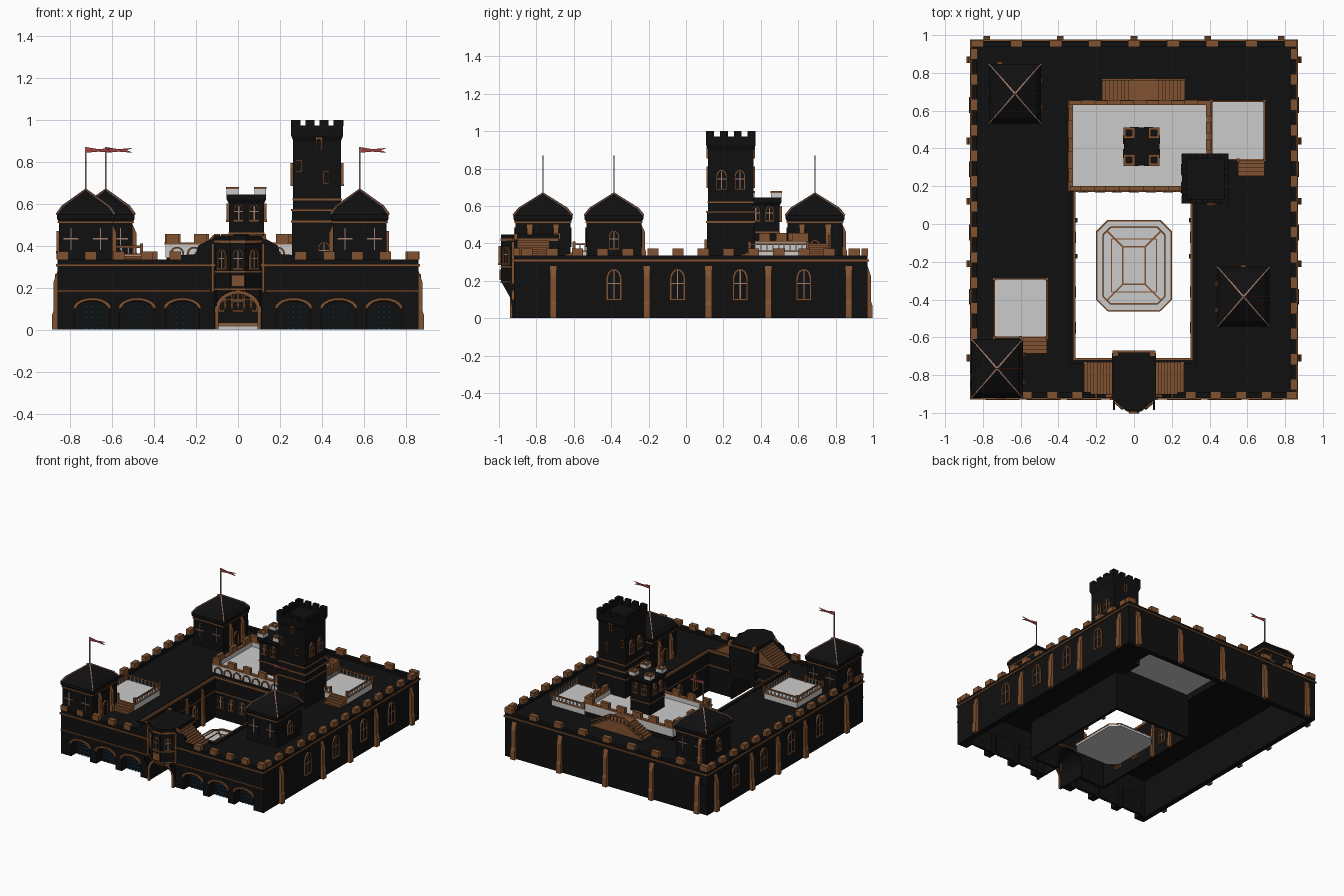
import bpy, bmesh
from math import sin, cos, pi, radians
from mathutils import Matrix, Vector

if "Cube" in bpy.data.objects:
    bpy.data.objects.remove(bpy.data.objects["Cube"])

def material(name, c):
    m = bpy.data.materials.new(name)
    m.diffuse_color = (*c, 1)
    m.use_nodes = True
    m.node_tree.nodes["Principled BSDF"].inputs["Base Color"].default_value = m.diffuse_color
    return m
BLACK = material("dark_stone", (.005, .005, .005))
BROWN = material("brown_trim", (.22, .085, .03))
PALE = material("pale_trim", (.35, .2, .14))
BLUE = material("blue_glazing", (.02, .07, .12))
RED = material("red_cloth", (.35, .05, .05))
UP = Matrix(((1, 0, 0, 0), (0, 0, 1, 0), (0, 1, 0, 0), (0, 0, 0, 1)))

class Part:
    """Collects simple solids into one named object."""
    all = []
    def __init__(self, name, mat=None):
        self.name, self.mat, self.bm = name, mat, bmesh.new()
        Part.all.append(self)
    def prism(self, pts, d0, d1, M=Matrix()):
        a, b = [[self.bm.verts.new(M @ Vector((u, d, v))) for u, v in pts] for d in (d0, d1)]
        n = len(pts)
        self.bm.faces.new(a)
        self.bm.faces.new(b[::-1])
        for i in range(n):
            self.bm.faces.new((a[i], b[i], b[(i+1) % n], a[(i+1) % n]))
    def box(self, x0, x1, y0, y1, z0, z1, M=Matrix()):
        self.prism([(x0, z0), (x1, z0), (x1, z1), (x0, z1)], y0, y1, M)
    def loft(self, cx, cy, rings):
        rs = [[self.bm.verts.new((cx+sx*a, cy+sy*b, z)) for sx, sy in ((-1, -1), (1, -1), (1, 1), (-1, 1))]
              for a, b, z in rings]
        for p, q in zip(rs, rs[1:]):
            for i in range(4):
                self.bm.faces.new((p[i], p[(i+1) % 4], q[(i+1) % 4], q[i]))
        self.bm.faces.new(rs[0])
        self.bm.faces.new(rs[-1])
    def bar(self, p, q, r):
        p, q = Vector(p), Vector(q)
        rot = (q-p).to_track_quat('Z', 'Y').to_matrix().to_4x4()
        self.box(-r, r, -r, r, 0, (q-p).length, Matrix.Translation(p) @ rot)
    def ring(self, x0, x1, y0, y1, z0, z1, t):
        for b in ((x0, x1, y0, y0+t), (x0, x1, y1-t, y1), (x0, x0+t, y0+t, y1-t), (x1-t, x1, y0+t, y1-t)):
            self.box(*b, z0, z1)
    def merlons(self, p, q, n, w, t, z0, z1):
        p, q = Vector(p), Vector(q)
        for i in range(n):
            c = p.lerp(q, i/(n-1))
            a, b = (w, t) if abs(q.x-p.x) > abs(q.y-p.y) else (t, w)
            self.box(c.x-a/2, c.x+a/2, c.y-b/2, c.y+b/2, z0, z1)
    def finish(self):
        bmesh.ops.recalc_face_normals(self.bm, faces=self.bm.faces[:])
        me = bpy.data.meshes.new(self.name)
        self.bm.to_mesh(me)
        ob = bpy.data.objects.new(self.name, me)
        bpy.context.collection.objects.link(ob)
        if self.mat:
            me.materials.append(self.mat)

def arch(c, w, z0, z1, rise, n=10):
    return [(c-w, z0)] + [(c-w*cos(pi*i/n), z1-rise+rise*sin(pi*i/n)) for i in range(n+1)] + [(c+w, z0)]
def face(x, y, deg):   # local -y points out of the wall
    return Matrix.Translation((x, y, 0)) @ Matrix.Rotation(radians(deg), 4, 'Z')
def frame(part, M, u, w, z0, z1, rise, t, d0, d1):
    part.prism(arch(u, w, z0, z1, rise) + arch(u, w-t, z0, z1-t, rise-t*.3)[::-1], d0, d1, M)

walls, roof = Part("outer_walls", BLACK), Part("flat_roof", BLACK)
trim, frames = Part("stone_trim", BROWN), Part("window_frames", BROWN)
panes, bars = Part("window_panes", BLACK), Part("window_bars", PALE)
battle, butt = Part("battlements", BROWN), Part("buttresses", BROWN)

def window(M, u, w, z0, z1):
    panes.prism(arch(u, w, z0, z1, w*1.3), -.004, .002, M)
    frame(frames, M, u, w, z0, z1, w*1.3, w*.22, -.012, 0)
    frames.box(u-w, u+w, -.014, 0, z0-.006, z0+.004, M)
    bars.box(u-.003, u+.003, -.008, 0, z0, z1-.01, M)
    bars.box(u-w*.8, u+w*.8, -.008, 0, (z0+z1)/2, (z0+z1)/2+.005, M)
def buttress(M, u, z0, z1, w=.018, d=.026):
    h = z1-z0
    side = [(-d, z0), (-d, z0+h*.25), (-d*.75, z0+h*.32), (-d*.75, z0+h*.8), (0, z1), (.005, z1), (.005, z0)]
    S = M @ Matrix.Translation((u, 0, 0)) @ Matrix(((0, 1, 0, 0), (1, 0, 0, 0), (0, 0, 1, 0), (0, 0, 0, 1)))
    butt.prism(side, -w, w, S)

# Front wall with open arched niches and the gate
FRONT, EAST, BACK, WEST = face(0, -.92, 0), face(.86, 0, 90), face(0, .97, 180), face(-.86, 0, -90)
niches = [-.695, -.48, -.265, .265, .48, .695]
outline = [(-.86, 0)]
for c in niches[:3] + [0] + niches[3:]:
    outline += arch(c, .1, 0, .18, .09) if c == 0 else arch(c, .081, 0, .135, .045)
walls.prism(outline + [(.86, 0), (.86, .31), (-.86, .31)], -.92, -.855)
glaze = Part("niche_grilles", BLUE)
for c in niches:
    frame(trim, FRONT, c, .09, .1, .152, .05, .012, -.012, 0)
    walls.box(c-.085, c+.085, -.86, -.845, 0, .16)
    for i in range(5):
        x, z = c-.052+.026*i, .004+.026*i
        glaze.box(x-.002, x+.002, -.868, -.86, 0, .115)
        glaze.box(c-.054, c+.054, -.868, -.86, z, z+.004)
# Remaining outer walls, courtyard walls and roof
walls.box(.82, .86, -.86, .97, 0, .31)
walls.box(-.86, -.82, -.86, .97, 0, .31)
walls.box(-.82, .82, .93, .97, 0, .31)
walls.box(-.34, -.32, -.74, .2, 0, .32)
walls.box(.31, .33, -.74, .2, 0, .32)
walls.box(-.32, .31, .18, .2, 0, .36)
walls.prism([(-.32, 0)] + arch(0, .1, 0, .18, .09) + [(.31, 0), (.31, .32), (-.32, .32)], -.74, -.72)
for b in ((-.85, -.32, -.91, .96), (.31, .85, -.91, .96), (-.32, .31, -.91, -.72), (-.32, .31, .65, .96)):
    roof.box(*b, .295, .312)
walls.ring(-.86, .86, -.92, .97, .31, .335, .03)
trim.ring(-.868, .868, -.928, .978, .302, .314, .01)
trim.ring(-.32, .31, -.72, .18, .305, .322, .01)
trim.ring(-.32, .31, -.72, .18, .2, .208, .006)
for s in (-1, 1):
    battle.merlons((.847*s, -.85), (.847*s, .9), 14, .06, .036, .335, .372)
    battle.merlons((.30*s, -.906), (.835*s, -.906), 5, .055, .036, .335, .372)
    trim.box(min(.13*s, .86*s), max(.13*s, .86*s), -.928, -.92, .18, .189)
battle.merlons((-.83, .955), (.83, .955), 9, .065, .036, .335, .372)
for y in (-.71, -.21, .12, .44, .87):
    buttress(EAST, y, 0, .28)
    buttress(WEST, -y, 0, .28)
for x in (-.78, -.39, 0, .39, .78):
    buttress(BACK, x, 0, .28)
for y in (-.385, -.045, .29, .63):
    window(EAST, y, .042, .1, .265)
    window(WEST, -y, .042, .1, .265)
for y in (.02, -.17):
    buttress(face(-.32, y, 90), 0, 0, .28, .012, .02)
    buttress(face(.31, y, -90), 0, 0, .28, .012, .02)
for y in (-.55, -.36, -.07):
    window(face(-.32, y, 90), 0, .03, .08, .19)
    window(face(.31, y, -90), 0, .03, .08, .19)

# Gatehouse with vaulted passage and oriel bay
gate = Part("gatehouse", BLACK)
frame(gate, Matrix(), 0, .112, 0, .192, .1, .012, -.93, -.70)
bay = [(-.11, -.68), (-.11, -.925), (-.036, -.99), (.036, -.99), (.11, -.925), (.11, -.68)]
gate.prism(bay, .19, .415, UP)
gate.prism([(x*1.04, y) for x, y in bay], .425, .448, UP)
trim.prism([(x*1.06, y-.003) for x, y in bay], .412, .425, UP)
trim.prism([(x*1.03, y-.003) for x, y in bay], .272, .28, UP)
trim.prism([(x*1.04, y-.003) for x, y in bay], .187, .197, UP)
frame(trim, face(0, -.93, 0), 0, .11, 0, .187, .095, .016, -.012, 0)
OR = face(0, -.99, 0)
window(OR, 0, .026, .29, .385)
frames.ring(-.03, .03, -.998, -.99, .205, .26, .006)
for s in (-1, 1):
    window(face(.073*s, -.9575, 41.3*s), 0, .026, .29, .385)
    gate.prism([(-.92, 0), (-.94, .11), (-.985, .19), (-.92, .19)], .1*s, .112*s,
               Matrix(((0, 1, 0, 0), (1, 0, 0, 0), (0, 0, 1, 0), (0, 0, 0, 1))))
    trim.box(.12*s-.006, .12*s+.006, -.932, -.92, .18, .41)
    battle.box(.1*s-.014, .1*s+.014, -.7, -.67, .42, .455)
trim.box(-.11, .11, -.685, -.67, .425, .435)
port = Part("portcullis", BROWN)
for i in range(5):
    x = -.06+.03*i
    port.loft(x, -.88, [(.0005, .0005, .09), (.004, .004, .105), (.004, .004, .175-.3*abs(x)*.4)])
for z in (.115, .14):
    port.box(-.09, .09, -.884, -.876, z, z+.006)
steps = Part("stairs", BROWN)
def flight(x0, x1, y0, y1, z0, z1, n):   # rises from x0 to x1
    for i in range(n):
        a, b = x0+(x1-x0)*i/n, x0+(x1-x0)*(i+1)/n
        steps.box(min(a, b), max(a, b), y0, y1, z0-.01, z0+(z1-z0)*(i+1)/n)
for s in (-1, 1):
    flight(.265*s, .112*s, -.9, -.73, .312, .415, 9)
    walls.prism([(.28*s, .32), (.28*s, .355), (.2*s, .36), (.19*s, .40), (.11*s, .44), (.11*s, .32)], -.92, -.9)
    trim.bar((.2*s, -.91, .36), (.11*s, -.91, .445), .009)

# Great hall terrace, with rear double stair
hall = Part("hall_terrace")
hall.box(-.34, .40, .18, .65, .345, .372)
hall.ring(-.345, .405, .178, .652, .345, .41, .02)
walls.ring(-.34, .40, .181, .65, .3, .345, .02)
trim.ring(-.349, .409, .174, .656, .405, .415, .026)
battle.merlons((-.31, .187), (.21, .187), 5, .06, .026, .41, .455)
battle.merlons((-.31, .642), (.37, .642), 6, .07, .026, .41, .455)
battle.merlons((-.335, .26), (-.335, .58), 3, .07, .026, .41, .455)
battle.merlons((.395, .42), (.395, .6), 3, .06, .026, .41, .455)
for i in range(7):
    frame(frames, face(-.29+.08*i, .178, 0), 0, .033, .345, .395, .03, .008, -.008, 0)
    window(face(-.27+.09*i, .18, 0), 0, .026, .09, .18)
flight(-.17, -.01, .65, .77, .312, .40, 8)
flight(.27, .11, .65, .77, .312, .40, 8)
steps.box(-.01, .11, .65, .77, .31, .40)
rails = Part("rear_stair_rail", BROWN)
for a, b in (((-.17, .765, .35), (-.01, .765, .44)), ((-.01, .765, .44), (.11, .765, .44)), ((.11, .765, .44), (.27, .765, .35))):
    rails.bar(a, b, .005)
    for k in range(5):
        p = Vector(a).lerp(Vector(b), k/4)
        rails.bar(p-Vector((0, 0, .04)), p, .003)

# Side terraces with balustrades
terr, balus = Part("side_terraces"), Part("balusters")
for x0, x1, y0, y1, n in ((-.74, -.46, -.60, -.29, 0), (.41, .69, .34, .65, 1)):
    terr.box(x0, x1, y0, y1, .312, .36)
    trim.ring(x0-.004, x1+.004, y0-.004, y1+.004, .353, .363, .008)
    for e in ((x0, x1-.14, y0, y0), (x0, x1, y1, y1), (x0, x0, y0, y1), (x1, x1, y0, y1)):
        p, q = Vector((e[0], e[2], .395)), Vector((e[1], e[3], .395))
        trim.bar(p, q, .005)
        m = max(2, round((q-p).length/.03))
        for i in range(m+1):
            c = p.lerp(q, i/m)
            balus.bar((c.x, c.y, .36), c, .004)
        for c in (p, q):
            trim.box(c.x-.008, c.x+.008, c.y-.008, c.y+.008, .36, .41)
    for i in range(4):
        steps.box(x1-.14, x1, y0-.085+.021*i, y0, .31, .322+.01*i)

# Three turrets with hipped roofs and pennants
tur, hats = Part("turrets", BLACK), Part("turret_roofs", BLACK)
hips, flags = Part("roof_hips_and_poles", PALE), Part("pennants", RED)
for cx, cy in ((-.725, -.765), (-.63, .69), (.58, -.385)):
    tur.box(cx-.128, cx+.128, cy-.147, cy+.147, .3, .53)
    hats.loft(cx, cy, [(.13, .149, .515), (.138, .157, .53), (.138, .157, .548), (.112, .128, .585), (.003, .003, .665)])
    trim.ring(cx-.134, cx+.134, cy-.153, cy+.153, .508, .516, .008)
    for sx in (-1, 1):
        for sy in (-1, 1):
            k = Vector((cx+.112*sx, cy+.128*sy, .587))
            hips.bar((cx+.138*sx, cy+.157*sy, .55), k, .004)
            hips.bar(k, (cx, cy, .667), .004)
    hips.bar((cx, cy, .65), (cx, cy, .87), .003)
    flags.prism([(cx, .87), (cx+.06, .86), (cx+.13, .866), (cx+.1, .855), (cx+.13, .843), (cx+.06, .848), (cx, .843)], cy-.002, cy+.002)
    for M in (face(cx, cy-.147, 0), face(cx, cy+.147, 180)):
        for u in (-.07, .07):
            panes.box(u-.04, u+.04, -.003, 0, .38, .48, M)
            bars.box(u-.003, u+.003, -.007, 0, .38, .485, M)
            bars.box(u-.036, u+.036, -.007, 0, .43, .436, M)
    s = -1 if cx > 0 else 1
    M = face(cx+.128*s, cy, 90*s)
    for u in (-.07, .07):
        buttress(M, u, .31, .5, .014, .024)
    frame(frames, M, 0, .032, .31, .42, .04, .009, -.01, 0)
    if cy > -.7:
        buttress(face(cx, cy+.147, 180), .08 if cx < 0 else 0, .31, .5, .014, .024)
    window(face(cx-.128*s, cy, -90*s), 0, .03, .37, .47)

# Tall keep
keep, KX, KY = Part("keep_tower", BLACK), .377, .24
keep.loft(KX, KY, [(.12, .128, .3), (.12, .128, .56), (.114, .122, .58), (.114, .122, .9), (.124, .132, .925), (.124, .132, .95)])
keep.ring(KX-.124, KX+.124, KY-.132, KY+.132, .95, .972, .025)
for s in (-1, 1):
    keep.merlons((KX-.1, KY+.12*s), (KX+.1, KY+.12*s), 4, .042, .025, .97, 1.0)
    keep.merlons((KX+.112*s, KY-.11), (KX+.112*s, KY+.11), 4, .042, .025, .97, 1.0)
for z, e in ((.51, .004), (.565, .004), (.615, -.002)):
    trim.ring(KX-.12-e, KX+.12+e, KY-.128-e, KY+.128+e, z, z+.009, .012)
for dy, y0, y1 in ((-1, KY-.13, KY-.12), (1, KY+.12, KY+.13)):
    for x, z in ((.385, .885), (.29, .78), (.42, .725)):
        frames.ring(x-.014, x+.014, y0, y1, z-.03, z-.024, .004)
        frames.box(x-.014, x+.014, y0, y1, z+.024, z+.03)
        for s in (-.011, .011):
            frames.box(x+s-.003, x+s+.003, y0, y1, z-.03, z+.03)
for u in (-.05, .048):
    window(face(KX+.114, KY, 90), u, .03, .69, .795)
    window(face(KX-.114, KY, -90), u, .03, .69, .795)
window(face(.41, KY-.128, 0), 0, .03, .33, .42)

# Small inner tower with pale corner caps
small, caps, SX, SY = Part("inner_tower", BLACK), Part("inner_tower_caps"), .04, .41
small.box(SX-.083, SX+.083, SY-.09, SY+.09, .36, .615)
small.loft(SX, SY, [(.083, .09, .6), (.094, .1, .62), (.094, .1, .645)])
trim.ring(SX-.086, SX+.086, SY-.093, SY+.093, .455, .463, .008)
for sx in (-1, 1):
    for sy in (-1, 1):
        x, y = SX+.066*sx, SY+.072*sy
        caps.ring(x-.028, x+.028, y-.028, y+.028, .645, .672, .012)
        trim.ring(x-.03, x+.03, y-.03, y+.03, .67, .68, .014)
for deg, d in ((0, .09), (90, .083), (180, .09), (-90, .083)):
    for u in (-.037, .037):
        window(Matrix.Translation((SX, SY, 0)) @ Matrix.Rotation(radians(deg), 4, 'Z') @ Matrix.Translation((0, -d, 0)), u, .024, .52, .6)

# Courtyard garden plinth with raised borders
plinth, edge = Part("courtyard_plinth"), Part("garden_borders", BROWN)
def octo(w, h, c):
    return [(s*x, -.22+t*y) for s, t, o in ((1, 1, 0), (-1, 1, 1), (-1, -1, 0), (1, -1, 1))
            for x, y in (((w, h-c), (w-c, h)) if not o else ((w-c, h), (w, h-c)))]
plinth.prism(octo(.2, .24, .06), 0, .02, UP)
plinth.prism(octo(.165, .205, .04), .02, .03, UP)
def loop(pts, z, r):
    for p, q in zip(pts, pts[1:] + pts[:1]):
        edge.bar((*p, z), (*q, z), r)
loop(octo(.198, .238, .06), .02, .004)
loop(octo(.163, .203, .04), .03, .004)
loop([(-.06, -.32), (.06, -.32), (.06, -.12), (-.06, -.12)], .032, .004)
loop([(-.12, -.36), (.12, -.36), (.12, -.08), (-.12, -.08)], .032, .003)
for s in (-1, 1):
    for t in (-1, 1):
        edge.bar((.06*s, -.22+.1*t, .032), (.145*s, -.22+.185*t, .032), .004)

for p in Part.all:
    p.finish()
